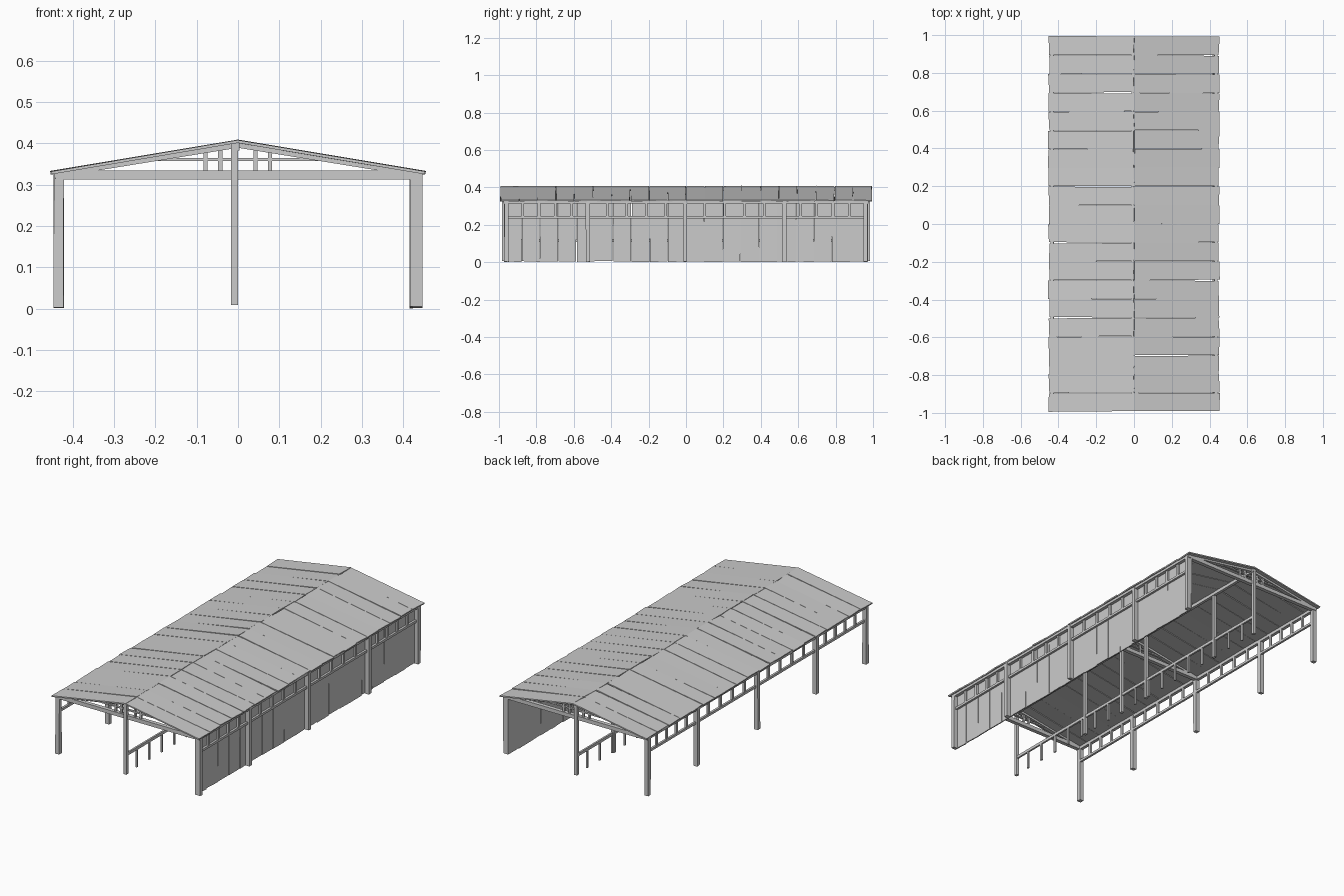
import bpy, bmesh, random
from mathutils import Vector, Matrix

if "Cube" in bpy.data.objects:
    bpy.data.objects.remove(bpy.data.objects["Cube"])

random.seed(4)
POSTS_Y = [-0.96, -0.525, -0.005, 0.525, 0.96]
EAVE, RIDGE = Vector((0.45, 0, 0.329)), Vector((0, 0, 0.404))


class Part:
    """Collects squared timbers into one named object."""
    def __init__(self, name):
        self.name, self.bm = name, bmesh.new()

    def timber(self, p, q, w, h, side=(0, 1, 0), jitter=0.0):
        """Timber from p to q; w along side, h across it; jitter roughens it."""
        p, q = Vector(p), Vector(q)
        axis = (q - p).normalized()
        s = Vector(side).normalized()
        n = axis.cross(s).normalized()
        m = Matrix((axis * (q - p).length, s * w, n * h)).transposed().to_4x4()
        m.translation = (p + q) / 2
        made = bmesh.ops.create_cube(self.bm, size=1, matrix=m)
        if jitter:
            # move the matching corners of both faces together
            moves = {}
            for v in made['verts']:
                d = v.co - m.translation
                key = (d.dot(axis) > 0, d.dot(s) > 0)
                if key not in moves:
                    moves[key] = (s * random.uniform(-jitter, jitter * 0.4) * (1 if key[1] else -1)
                                  + axis * random.uniform(-jitter, jitter)
                                  + n * random.uniform(-jitter, jitter) * 0.3)
                v.co += moves[key]

    def done(self):
        me = bpy.data.meshes.new(self.name)
        bmesh.ops.recalc_face_normals(self.bm, faces=self.bm.faces)
        self.bm.to_mesh(me)
        self.bm.free()
        bpy.context.collection.objects.link(bpy.data.objects.new(self.name, me))


def boards(total, count):
    """Centres and width of boards filling -total..total."""
    w = 2 * total / count
    return [(-total + w * (i + 0.5), w) for i in range(count)]


# Roof boards running down each slope
for s, name in ((-1, "roof_boards_left"), (1, "roof_boards_right")):
    part = Part(name)
    for y, w in boards(0.993, 20):
        part.timber((0, y, RIDGE.z), (s * EAVE.x, y, EAVE.z), w, 0.007, jitter=0.004)
    part.done()

# Side posts, eave beams, rails and the short struts between them
for s, side in ((-1, "left"), (1, "right")):
    part = Part(side + "_posts")
    for y in POSTS_Y:
        part.timber((s * 0.434, y, 0.003), (s * 0.434, y, 0.325), 0.024, 0.024, jitter=0.002)
    part.done()
    part = Part(side + "_side_rails")
    part.timber((s * 0.434, -0.975, 0.322), (s * 0.434, 0.975, 0.322), 0.018, 0.018, (0, 0, 1))
    part.timber((s * 0.43, -0.965, 0.241), (s * 0.43, 0.965, 0.241), 0.013, 0.012, (0, 0, 1))
    part.done()
    part = Part(side + "_short_struts")
    for a, b in zip(POSTS_Y, POSTS_Y[1:]):
        for k in range(1, 5):
            y = a + (b - a) * k / 5
            part.timber((s * 0.43, y, 0.24), (s * 0.43, y, 0.32), 0.014, 0.01)
    part.done()

# Boarded wall on the right side
part = Part("wall_boards")
for y, w in boards(0.975, 20):
    part.timber((0.419, y, 0.003), (0.419, y, 0.322), w, 0.006, jitter=0.003)
part.done()

# Trusses at both ends and in the middle
part = Part("trusses")
for y in (-0.962, 0.0, 0.962):
    part.timber((-0.44, y, 0.323), (0.44, y, 0.323), 0.022, 0.021)
    for s in (-1, 1):
        part.timber((0, y, 0.395), (s * 0.445, y, 0.323), 0.022, 0.012)
    part.timber((-0.245, y, 0.361), (0.245, y, 0.361), 0.012, 0.007)
    for x in (-0.079, -0.043, 0.042, 0.077):
        part.timber((x, y, 0.33), (x, y, 0.388), 0.012, 0.01)
part.done()

# Centre row of posts and the ridge beam
part = Part("centre_posts")
for y in (-0.975, -0.41, -0.11, 0.09, 0.65, 0.975):
    part.timber((-0.008, y, 0.008), (-0.008, y, 0.4), 0.018, 0.017)
part.done()
part = Part("ridge_beam")
part.timber((-0.004, -0.985, 0.391), (-0.004, 0.985, 0.391), 0.018, 0.016, (0, 0, 1))
part.done()

# Low centre fence
part = Part("centre_fence")
part.timber((-0.008, -0.97, 0.115), (-0.008, 0.97, 0.115), 0.016, 0.01, (0, 0, 1))
for i in range(17):
    y = -0.88 + 0.11 * i
    part.timber((-0.008, y, 0.01), (-0.008, y, 0.115), 0.012, 0.009)
part.done()
